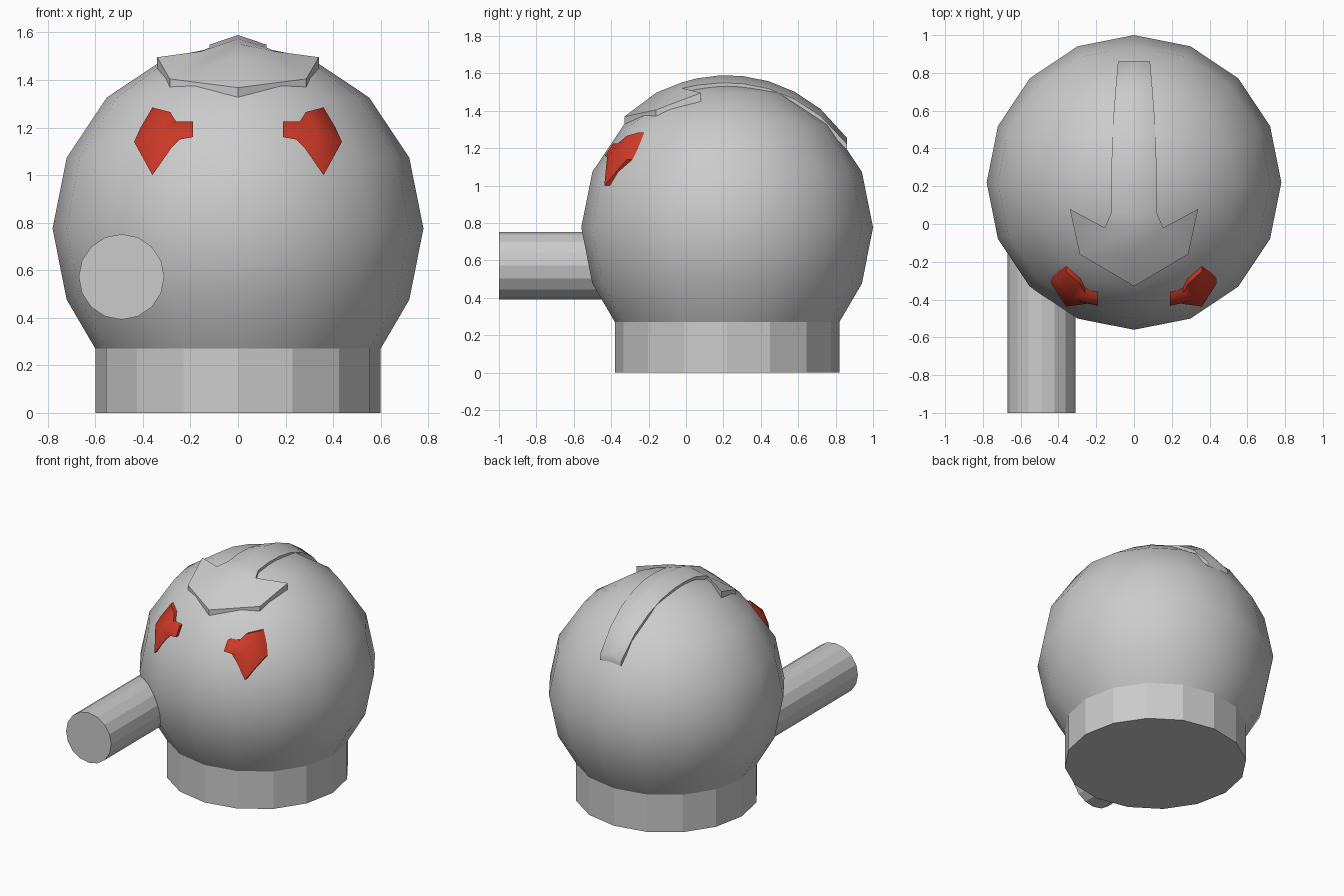
import bpy, bmesh
from math import sin, cos, pi, sqrt, radians
from mathutils import Vector

if "Cube" in bpy.data.objects:
    bpy.data.objects.remove(bpy.data.objects["Cube"])

C = Vector((0, 0.22, 0.775))   # dome centre
R = 0.78                       # dome radius


def finish(name, bm, smooth=None, mat=None):
    bmesh.ops.recalc_face_normals(bm, faces=bm.faces)
    me = bpy.data.meshes.new(name)
    bm.to_mesh(me)
    bm.free()
    ob = bpy.data.objects.new(name, me)
    bpy.context.collection.objects.link(ob)
    if mat:
        me.materials.append(mat)
    if smooth:
        bpy.ops.object.select_all(action='DESELECT')
        ob.select_set(True)
        bpy.context.view_layer.objects.active = ob
        bpy.ops.object.shade_smooth_by_angle(angle=radians(smooth))
    return ob


def cylinder(name, radius, start, end):
    axis = Vector(end) - Vector(start)
    bpy.ops.mesh.primitive_cylinder_add(vertices=16, radius=radius, depth=axis.length,
                                        location=(Vector(start) + Vector(end)) / 2)
    ob = bpy.context.object
    ob.name = name
    ob.rotation_euler = axis.to_track_quat('Z', 'Y').to_euler()


# Dome: 16-sided ball, cut off where it meets the base
bm = bmesh.new()
profile = [(0.6, 0.27)] + [(R * cos(i * pi / 8), C.z + R * sin(i * pi / 8)) for i in range(-1, 4)]
rings = [[bm.verts.new((r * cos(a * pi / 8), C.y + r * sin(a * pi / 8), z)) for a in range(16)]
         for r, z in profile]
pole = bm.verts.new((0, C.y, C.z + R))
for lo, hi in zip(rings, rings[1:]):
    for a in range(16):
        b = (a + 1) % 16
        bm.faces.new((lo[a], lo[b], hi[b], hi[a]))
for a in range(16):
    bm.faces.new((rings[-1][a], rings[-1][(a + 1) % 16], pole))
finish("dome", bm, 60)

# Base ring and barrel
cylinder("base", 0.6, (0, C.y, 0), (0, C.y, 0.27))
cylinder("barrel", 0.18, (-0.49, 0, 0.572), (-0.49, -1, 0.572))


# Crest: arrow head and long stem lying over the dome
def over_dome(x, y, h):
    return Vector((x, y, C.z + sqrt(R * R - x * x - (y - C.y) ** 2) + h))


bm = bmesh.new()
tip = bm.verts.new(over_dome(0, -0.33, 0.04))
stem = [(-0.02, 0.155, 0.02), (0.06, 0.12, 0.008), (0.18, 0.12, 0.004), (0.3, 0.12, 0.004),
        (0.44, 0.114, 0.004), (0.58, 0.108, 0.004), (0.72, 0.097, 0.006), (0.86, 0.085, 0.01)]
mid = [bm.verts.new(over_dome(0, y, 0.035)) for y, w, h in stem]
neck = bm.verts.new(over_dome(0, -0.16, 0.04))
for s in (-1, 1):
    corner = bm.verts.new(over_dome(s * 0.287, -0.16, 0.012))
    wing = bm.verts.new(over_dome(s * 0.34, 0.08, 0.033))
    side = [bm.verts.new(over_dome(s * w, y, h)) for y, w, h in stem]
    faces = [(tip, corner, neck), (neck, corner, side[0], mid[0]), (corner, wing, side[0])]
    faces += [(mid[i], side[i], side[i + 1], mid[i + 1]) for i in range(len(stem) - 1)]
    for f in faces:
        bm.faces.new(f if s > 0 else f[::-1])
rim = [e for e in bm.edges if e.is_boundary]
new = bmesh.ops.extrude_edge_only(bm, edges=rim)["geom"]
for v in new:
    if isinstance(v, bmesh.types.BMVert):
        v.co = over_dome(v.co.x, v.co.y, -0.025)
finish("crest", bm, 45)

# Eyes: red angular plates bulging from the dome
red = bpy.data.materials.new("red")
red.diffuse_color = (0.6, 0.04, 0.02, 1)
red.use_nodes = True
red.node_tree.nodes["Principled BSDF"].inputs["Base Color"].default_value = red.diffuse_color
outline = [(0.36, 1.285), (0.285, 1.265), (0.26, 1.225), (0.19, 1.225), (0.19, 1.16),
           (0.245, 1.15), (0.28, 1.115), (0.36, 1.0), (0.437, 1.14), (0.41, 1.2)]


def on_dome(x, z, r):
    return Vector((x, C.y - sqrt(r * r - x * x - (z - C.z) ** 2), z))


for s, name in ((-1, "left_eye"), (1, "right_eye")):
    bm = bmesh.new()
    hub = bm.verts.new(on_dome(s * 0.335, 1.18, 0.81))
    top = [bm.verts.new(on_dome(s * x, z, 0.782)) for x, z in outline]
    low = [bm.verts.new(on_dome(s * x, z, 0.73)) for x, z in outline]
    for i in range(len(outline)):
        j = (i + 1) % len(outline)
        bm.faces.new((hub, top[i], top[j]))
        bm.faces.new((top[i], low[i], low[j], top[j]))
    finish(name, bm, 50, red)
